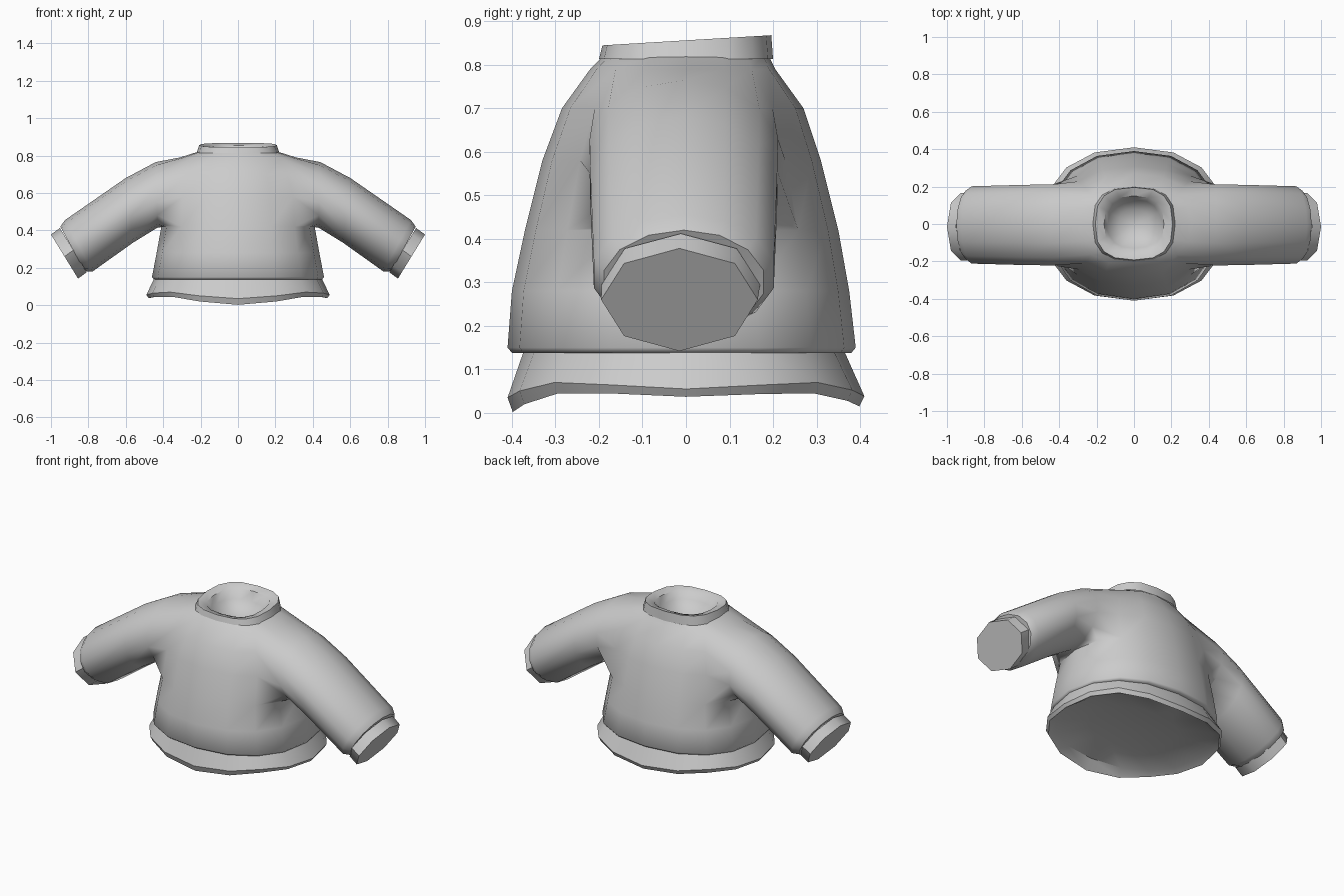
import bpy, bmesh, math
from mathutils import Vector

if "Cube" in bpy.data.objects:
    bpy.data.objects.remove(bpy.data.objects["Cube"])

N = 16  # sides around the torso, hem and collar

grey = bpy.data.materials.new("grey_wool")
grey.diffuse_color = (0.6, 0.6, 0.6, 1)
grey.use_nodes = True
grey.node_tree.nodes["Principled BSDF"].inputs["Base Color"].default_value = grey.diffuse_color


def oval(bm, hx, front, back, zfun, p=0.88):
    """Ring of vertices around z; column 0 points to +x, lower p is squarer."""
    ring = []
    for i in range(N):
        a = 2 * math.pi * i / N
        c, s = math.cos(a), math.sin(a)
        x = hx * math.copysign(abs(c) ** p, c)
        y = (back if s > 0 else front) * math.copysign(abs(s) ** p, s)
        z = zfun(a, y) if callable(zfun) else zfun
        ring.append(bm.verts.new((x, y, z)))
    return ring


def tilted(bm, top, bottom, hy, cy, n, side, first=0):
    """Sleeve ring between a top and a bottom point; vertex `first` is on top."""
    t, b = Vector((top[0], 0, top[1])), Vector((bottom[0], 0, bottom[1]))
    mid, half = (t + b) / 2, (t - b) / 2
    ring = []
    for k in range(n):
        a = math.pi / 2 + 2 * math.pi * (k - first) / n
        q = mid + half * math.sin(a)
        ring.append(bm.verts.new((side * q.x, cy + hy * math.cos(a), q.z)))
    return ring


def bridge(bm, r1, r2):
    n = len(r1)
    for i in range(n):
        j = (i + 1) % n
        bm.faces.new((r1[i], r1[j], r2[j], r2[i]))


def fan(bm, ring, centre):
    c = bm.verts.new(centre)
    for i in range(len(ring)):
        bm.faces.new((ring[i], ring[(i + 1) % len(ring)], c))


def finish(bm, name, angle):
    loose = [v for v in bm.verts if not v.link_faces]
    bmesh.ops.delete(bm, geom=loose, context='VERTS')
    bmesh.ops.recalc_face_normals(bm, faces=bm.faces)
    me = bpy.data.meshes.new(name)
    bm.to_mesh(me)
    bm.free()
    me.materials.append(grey)
    ob = bpy.data.objects.new(name, me)
    bpy.context.collection.objects.link(ob)
    bpy.ops.object.select_all(action='DESELECT')
    ob.select_set(True)
    bpy.context.view_layer.objects.active = ob
    bpy.ops.object.shade_smooth_by_angle(angle=math.radians(angle))
    return ob


# Sweater body: torso rings with side openings that run into the sleeves
bm = bmesh.new()
profile = [(0.42, 0.36, 0.35, 0.137), (0.45, 0.40, 0.38, 0.138),
           (0.46, 0.41, 0.39, 0.15), (0.435, 0.40, 0.375, 0.28),
           (0.41, 0.37, 0.35, 0.42), (0.40, 0.33, 0.31, 0.58),
           (0.36, 0.285, 0.27, 0.70), (0.31, 0.22, 0.205, 0.79),
           (0.215, 0.19, 0.19, 0.82)]
rings = [oval(bm, *p) for p in profile]
LOW, HIGH = 4, 7  # rings bounding the sleeve openings
for r in range(len(rings) - 1):
    for i in range(N):
        if LOW <= r < HIGH and i in (14, 15, 0, 1, 6, 7, 8, 9):
            continue
        j = (i + 1) % N
        bm.faces.new((rings[r][i], rings[r][j], rings[r + 1][j], rings[r + 1][i]))

sleeve = [((0.44, 0.765), (0.43, 0.415), 0.222), ((0.60, 0.68), (0.56, 0.335), 0.22),
          ((0.925, 0.455), (0.778, 0.18), 0.212), ((0.95, 0.42), (0.82, 0.182), 0.188),
          ((0.935, 0.395), (0.835, 0.22), 0.15)]
for side in (1, -1):
    cols = [2, 1, 0, -1, -2] if side > 0 else [6, 7, 8, 9, 10]  # back to front
    mids = range(LOW + 1, HIGH)
    prev = ([rings[HIGH][c] for c in cols]
            + [rings[m][cols[-1]] for m in reversed(mids)]
            + [rings[LOW][c] for c in reversed(cols)]
            + [rings[m][cols[0]] for m in mids])
    for top, bottom, hy in sleeve:
        ring = tilted(bm, top, bottom, hy, -0.005, len(prev), side, first=2)
        bridge(bm, prev, ring)
        prev = ring
finish(bm, "sweater_body", 60)

# Cuffs: eight-sided bands with flat closed ends
for side, name in ((1, "cuff_right"), (-1, "cuff_left")):
    bm = bmesh.new()
    a = tilted(bm, (0.952, 0.412), (0.808, 0.177), 0.182, -0.012, 8, side)
    b = tilted(bm, (1.0, 0.378), (0.855, 0.142), 0.18, -0.015, 8, side)
    bridge(bm, a, b)
    bm.faces.new(b)
    finish(bm, name, 50)


# Hem: flared band with a wavy lower edge and a recessed underside
def wave(side, diag, front, back):
    def z(a, y):
        end = back if y > 0 else front
        base = side + (end - side) * math.sin(a) ** 4
        return base + (diag - side - (end - side) / 4) * math.sin(2 * a) ** 2
    return z


bm = bmesh.new()
hem = [oval(bm, 0.445, 0.37, 0.36, 0.15),
       oval(bm, 0.49, 0.41, 0.41, wave(0.055, 0.07, 0.035, 0.038)),
       oval(bm, 0.478, 0.398, 0.398, wave(0.037, 0.045, 0.002, 0.015)),
       oval(bm, 0.44, 0.36, 0.36, 0.06),
       oval(bm, 0.25, 0.20, 0.20, 0.085)]
for r1, r2 in zip(hem, hem[1:]):
    bridge(bm, r1, r2)
fan(bm, hem[-1], (0, 0, 0.095))
finish(bm, "hem", 35)

# Collar: squarish band rising to the back, with a rounded hollow inside
bm = bmesh.new()
slope = lambda dz: (lambda a, y: 0.856 + dz + 0.06 * y)
collar = [oval(bm, 0.222, 0.2, 0.2, 0.813, 0.75),
          oval(bm, 0.207, 0.192, 0.196, slope(0), 0.75),
          oval(bm, 0.16, 0.15, 0.15, slope(-0.012), 0.75),
          oval(bm, 0.14, 0.13, 0.13, 0.80, 0.8),
          oval(bm, 0.085, 0.08, 0.08, 0.755, 0.9)]
for r1, r2 in zip(collar, collar[1:]):
    bridge(bm, r1, r2)
fan(bm, collar[-1], (0, 0, 0.735))
finish(bm, "collar", 50)
